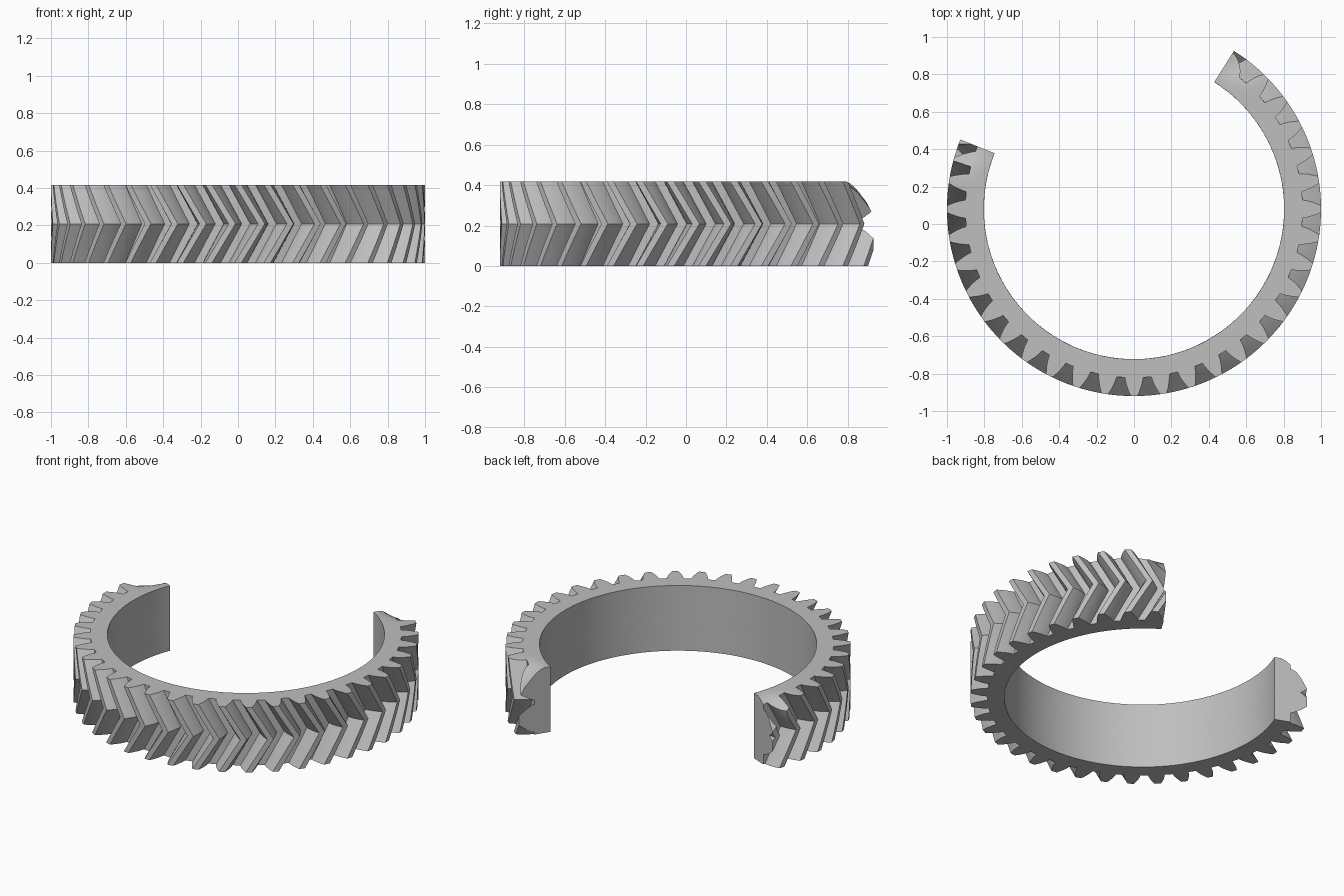
import bpy, bmesh
from math import pi, sin, cos, tan, acos, radians, degrees
from mathutils import Vector

if "Cube" in bpy.data.objects:
    bpy.data.objects.remove(bpy.data.objects["Cube"], do_unlink=True)

# Main dimensions
CENTRE_Y = 0.08
R_IN, R_ROOT, R_TIP = 0.803, 0.902, 1.0
HEIGHT = 0.417
MID = HEIGHT / 2
TEETH = 40
PITCH = 360 / TEETH
TWIST = 7.2                       # degrees gained from rim to mid plane
START, END = 158.2, 417.7         # angles of the two cut ends
BLEND = 12                        # degrees over which the end rounding fades


def tooth_profile():
    """Half tooth as (angle offset, radius) from root to tip, involute flank."""
    r_pitch = R_TIP * TEETH / (TEETH + 2)
    r_base = r_pitch * cos(radians(20))
    inv = lambda a: tan(a) - a
    points = []
    for i in range(5):
        r = R_ROOT + (R_TIP - R_ROOT) * i / 4
        half = pi / (2 * TEETH) + inv(radians(20)) - inv(acos(r_base / r))
        points.append((degrees(half), r))
    return points


def top_limit(r, angle):
    """Rim height, rounded off towards the outside near both ends."""
    d = max(0, min(angle - START, END - angle))
    fade = max(0, 1 - d / BLEND) ** 1.5
    s = max(0, (r - 0.835) / 0.15)
    return HEIGHT - 0.15 * s ** 1.7 * fade


def place(bm, r, base_angle, level):
    """Vertex on the twisted body; level runs 0 to 1 below and 1 to 2 above the mid plane."""
    z, angle = level * MID, base_angle
    for _ in range(4):
        angle = base_angle + TWIST * (1 - abs(z - MID) / MID)
        if level > 1:
            z = MID + (level - 1) * (top_limit(r, angle) - MID)
    a = radians(angle)
    return bm.verts.new((r * cos(a), CENTRE_Y + r * sin(a), z))


def column(bm, base_angle, r):
    """Closed radial section: up the teeth, across the rim, down the bore."""
    levels = [i / 4 for i in range(9)]
    radii = [r + (R_IN - r) * i / 5 for i in range(1, 5)]
    path = [(r, v) for v in levels] + [(q, 2) for q in radii]
    path += [(R_IN, v) for v in reversed(levels)]
    return [place(bm, q, base_angle, v) for q, v in path]


def cut_end(bm, angle, side):
    """Trim one end of the ring with a radial plane."""
    a = radians(angle)
    outward = Vector((cos(a), sin(a), 0))
    normal = Vector((-sin(a), cos(a), 0)) * side
    centre = Vector((0, CENTRE_Y, 0))
    faces = [f for f in bm.faces
             if (f.calc_center_median() - centre).dot(outward) > 0.5]
    edges = {e for f in faces for e in f.edges}
    verts = {v for f in faces for v in f.verts}
    bmesh.ops.bisect_plane(bm, geom=list(verts) + list(edges) + faces, dist=1e-6,
                           plane_co=centre, plane_no=normal, clear_inner=True)


# Herringbone ring sector
bm = bmesh.new()
half = tooth_profile()
tooth = [(-a, r) for a, r in half] + [(a, r) for a, r in reversed(half)]
columns = []
for k in range(-14, 18):
    columns += [column(bm, 270 + PITCH * k + a, r) for a, r in tooth]
for left, right in zip(columns, columns[1:]):
    n = len(left)
    for i in range(n):
        j = (i + 1) % n
        bm.faces.new((left[i], right[i], right[j], left[j]))

# Flat end faces
cut_end(bm, START, 1)
cut_end(bm, END, -1)
bmesh.ops.holes_fill(bm, edges=[e for e in bm.edges if e.is_boundary], sides=0)
bmesh.ops.recalc_face_normals(bm, faces=bm.faces[:])

mesh = bpy.data.meshes.new("herringbone_ring")
bm.to_mesh(mesh)
bm.free()
ring = bpy.data.objects.new("herringbone_ring", mesh)
bpy.context.collection.objects.link(ring)

# Plain grey
grey = bpy.data.materials.new("plain_grey")
grey.use_nodes = True
colour = (0.52, 0.52, 0.52, 1)
grey.diffuse_color = colour
grey.node_tree.nodes["Principled BSDF"].inputs["Base Color"].default_value = colour
mesh.materials.append(grey)

bpy.ops.object.select_all(action="DESELECT")
ring.select_set(True)
bpy.context.view_layer.objects.active = ring
bpy.ops.object.shade_smooth_by_angle(angle=radians(25))
